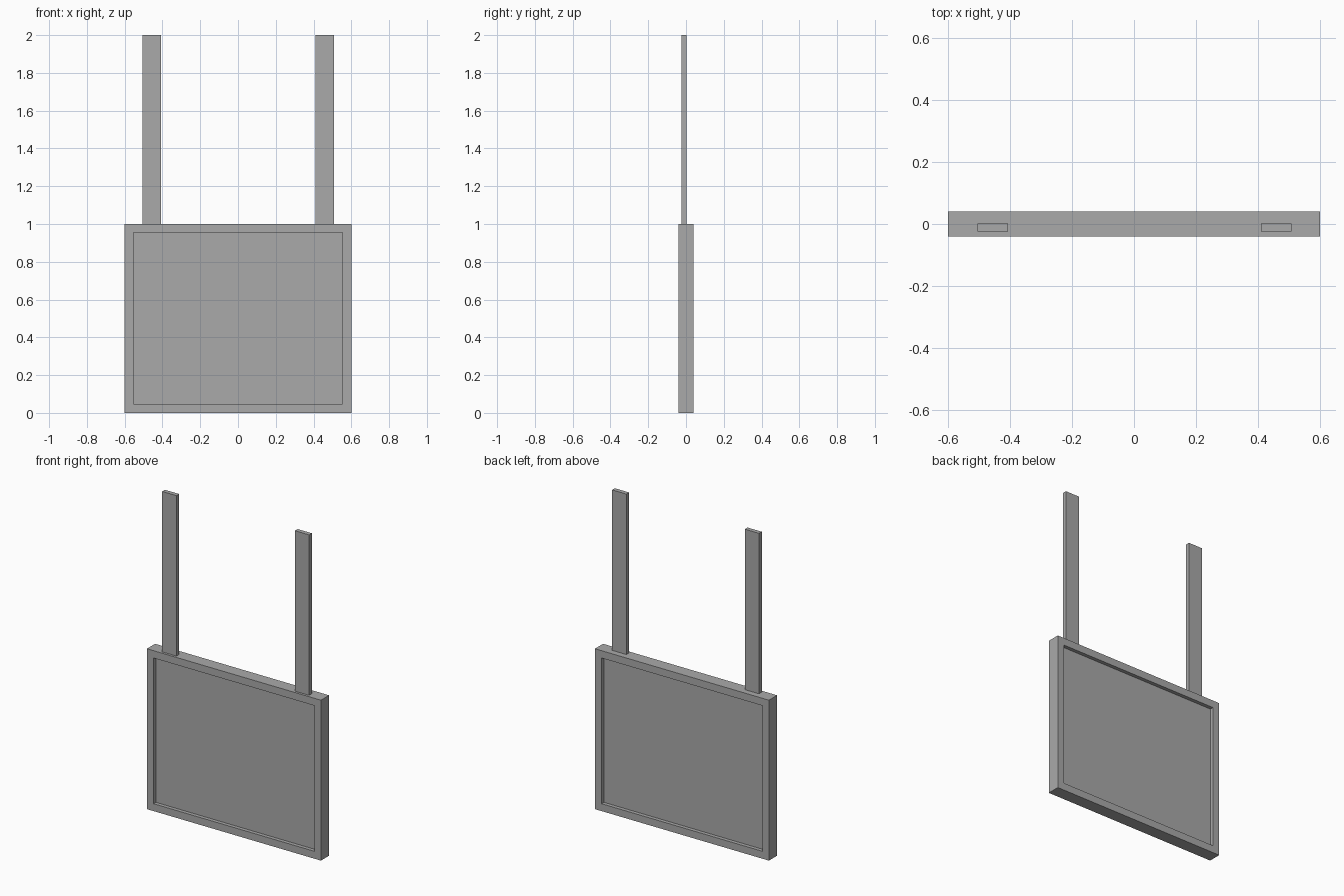
import bpy
import bmesh
from mathutils import Vector

cube = bpy.data.objects.get("Cube")
if cube:
    bpy.data.objects.remove(cube, do_unlink=True)

grey = bpy.data.materials.new("plain_grey")
grey.use_nodes = True
colour = (0.4, 0.4, 0.4, 1)
grey.diffuse_color = colour
grey.node_tree.nodes["Principled BSDF"].inputs["Base Color"].default_value = colour


def box(name, low, high, recess=None):
    """Box between two corners; recess = (border, depth) sinks front and back."""
    low, high = Vector(low), Vector(high)
    bm = bmesh.new()
    bmesh.ops.create_cube(bm, size=1)
    for v in bm.verts:
        v.co = (low + high) / 2 + v.co * (high - low)
    if recess:
        border, depth = recess
        bm.normal_update()
        for face in [f for f in bm.faces if abs(f.normal.y) > 0.9]:
            inward = -face.normal.copy()
            # Flat frame border, then straight recess walls
            bmesh.ops.inset_individual(bm, faces=[face], thickness=border)
            walls = bmesh.ops.extrude_discrete_faces(bm, faces=[face])
            bmesh.ops.translate(bm, verts=walls["faces"][0].verts, vec=inward * depth)
    bmesh.ops.recalc_face_normals(bm, faces=bm.faces)
    mesh = bpy.data.meshes.new(name)
    bm.to_mesh(mesh)
    bm.free()
    mesh.materials.append(grey)
    obj = bpy.data.objects.new(name, mesh)
    bpy.context.collection.objects.link(obj)
    return obj


# Framed sign board, recessed on both faces
box("sign_board", (-0.6, -0.04, 0), (0.6, 0.04, 1), recess=(0.065, 0.023))

# Two flat hanging straps
for side, x in (("right", -0.456), ("left", 0.459)):
    box(side + "_hanging_strap", (x - 0.049, -0.025, 1), (x + 0.049, 0.002, 2))
